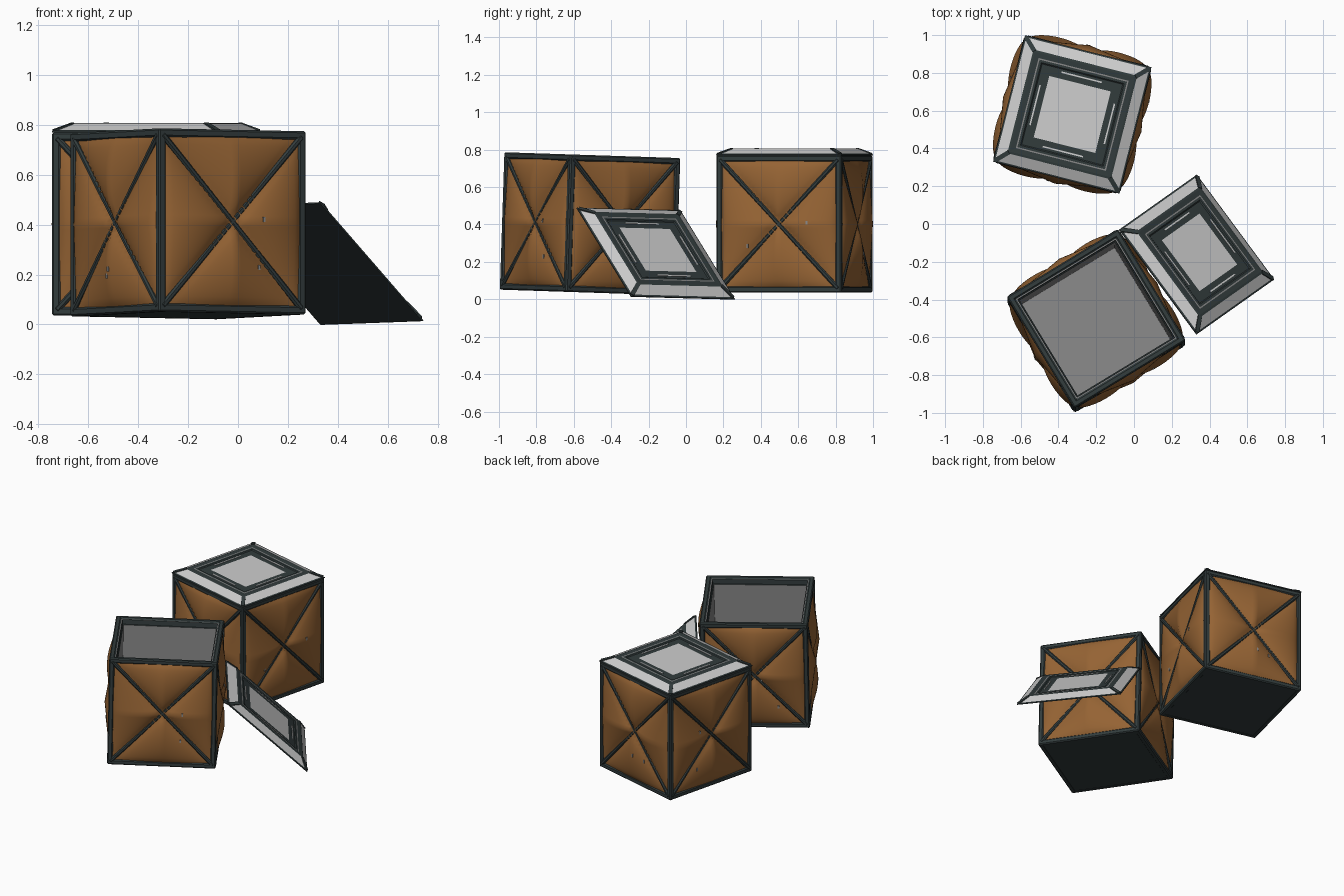
import bpy, bmesh, math, random
from mathutils import Matrix, Vector

if "Cube" in bpy.data.objects:
    bpy.data.objects.remove(bpy.data.objects["Cube"])

random.seed(4)
S, H = 0.345, 0.735          # crate half width and height


def material(name, r, g, b):
    m = bpy.data.materials.new(name)
    m.diffuse_color = (r, g, b, 1)
    m.use_nodes = True
    m.node_tree.nodes["Principled BSDF"].inputs["Base Color"].default_value = m.diffuse_color
    return m


MATS = [material("dark metal", 0.032, 0.045, 0.046),
        material("orange cloth", 0.30, 0.125, 0.034),
        material("light grey", 0.62, 0.62, 0.62),
        material("mid grey", 0.25, 0.25, 0.25)]
DARK, CLOTH, LIGHT, MID = range(4)


def finish(name, bm, place, smooth=False, bevel=0.0):
    me = bpy.data.meshes.new(name)
    bm.to_mesh(me)
    bm.free()
    for m in MATS:
        me.materials.append(m)
    ob = bpy.data.objects.new(name, me)
    bpy.context.collection.objects.link(ob)
    ob.matrix_world = place
    if smooth:
        me.polygons.foreach_set("use_smooth", [True] * len(me.polygons))
    if bevel:
        b = ob.modifiers.new("bevel", 'BEVEL')
        b.width, b.segments = bevel, 1
    return ob


def box(bm, mat, size, m):
    """Box of given size under matrix m."""
    g = bmesh.ops.create_cube(bm, size=1, matrix=m @ Matrix.Diagonal((*size, 1)))
    for f in {f for v in g["verts"] for f in v.link_faces}:
        f.material_index = mat


def rod(bm, mat, p, q, width, depth, up):
    """Bar from p to q; depth is measured along up."""
    p, q = Vector(p), Vector(q)
    x = (q - p).normalized()
    y = Vector(up).cross(x).normalized()
    z = x.cross(y)
    m = Matrix((x, y, z)).transposed().to_4x4()
    m.translation = (p + q) / 2
    box(bm, mat, ((q - p).length, width, depth), m)


def rings(bm, steps):
    """Stack of square loops (half width, z, colour of band leading to it); last one is capped."""
    prev = None
    for h, z, mat in steps:
        loop = [bm.verts.new((sx * h, sy * h, z)) for sx, sy in ((-1, -1), (1, -1), (1, 1), (-1, 1))]
        if prev:
            for i in range(4):
                j = (i + 1) % 4
                bm.faces.new((prev[i], prev[j], loop[j], loop[i])).material_index = mat
        prev = loop
    cap = bm.faces.new(prev)
    return cap


def turns():
    return [Matrix.Rotation(k * math.pi / 2, 4, 'Z') for k in range(4)]


def pillow(a, b):
    """Padding height: four puffs pinched by the frame and the cross."""
    m, n = max(abs(a), abs(b)), min(abs(a), abs(b))
    return 0.045 * max(0, 4 * (1 - m) * (m - n)) ** 0.62


def crate(name, place, is_open):
    w = 0.034
    e = S - w / 2
    # edge frame and crossed braces
    bm = bmesh.new()
    for r in turns():
        for z in (w / 2, H - w / 2):
            rod(bm, DARK, r @ Vector((-S, -e, z)), r @ Vector((S, -e, z)), w, w, (0, 0, 1))
        rod(bm, DARK, r @ Vector((-e, -e, 0)), r @ Vector((-e, -e, H)), w, w, r @ Vector((0, -1, 0)))
        for s in (-1, 1):
            rod(bm, DARK, r @ Vector((-s * e, -S + 0.008, w * 0.6)),
                r @ Vector((s * e, -S + 0.008, H - w * 0.6)), 0.025, 0.022, r @ Vector((0, -1, 0)))
    finish(name + "_frame", bm, place, bevel=0.007)

    # padded cloth sides
    bm = bmesh.new()
    N = 32
    iw, ih = S - 0.02, H / 2 - 0.02
    for r in turns():
        grid = [[bm.verts.new(r @ Vector((a * iw, -S + 0.012 - pillow(a, b), H / 2 + b * ih)))
                 for a in [2 * i / N - 1 for i in range(N + 1)]]
                for b in [2 * j / N - 1 for j in range(N + 1)]]
        for j in range(N):
            for i in range(N):
                f = bm.faces.new((grid[j][i], grid[j][i + 1], grid[j + 1][i + 1], grid[j + 1][i]))
                f.material_index = CLOTH
    finish(name + "_cloth", bm, place, smooth=True)

    # small grey tags on the cloth
    bm = bmesh.new()
    for r in turns():
        for k in range(2):
            a, b = random.uniform(-0.6, 0.6), random.uniform(-0.7, 0.2)
            p = Vector((a * iw, -S + 0.012 - pillow(a, b), H / 2 + b * ih))
            box(bm, MID, (0.01, 0.006, 0.02), r @ Matrix.Translation(p))
    finish(name + "_tags", bm, place)

    # base plate
    bm = bmesh.new()
    box(bm, DARK, (2 * S - 0.02, 2 * S - 0.02, 0.02), Matrix.Translation((0, 0, 0.012)))
    finish(name + "_base", bm, place)

    if is_open:
        # rim ledge, inner walls and floor
        bm = bmesh.new()
        cap = rings(bm, [(S - 0.03, H - 0.004, DARK), (S - 0.036, H - 0.008, DARK),
                         (S - 0.042, H - 0.008, MID), (S - 0.044, H - 0.04, DARK),
                         (S - 0.05, H - 0.042, DARK), (S - 0.055, 0.04, MID)])
        cap.material_index = MID
        finish(name + "_interior", bm, place)


def lid(name, place):
    # stepped lid shell with painted bands
    bm = bmesh.new()
    cap = rings(bm, [(S, 0, DARK), (S, 0.005, DARK), (S - 0.009, 0.009, DARK),
                     (0.283, 0.035, LIGHT), (0.272, 0.037, DARK), (0.246, 0.036, DARK),
                     (0.239, 0.036, MID), (0.226, 0.036, DARK), (0.220, 0.031, DARK),
                     (0.168, 0.031, DARK)])
    cap.material_index = LIGHT
    box(bm, DARK, (2 * S - 0.004, 2 * S - 0.004, 0.004), Matrix.Translation((0, 0, 0.002)))
    for r in turns():
        # dark corner strips and light bars
        rod(bm, DARK, r @ Vector((-S + 0.008, -S + 0.008, 0.008)),
            r @ Vector((-0.276, -0.276, 0.035)), 0.024, 0.008, (0, 0, 1))
        rod(bm, LIGHT, r @ Vector((-0.11, -0.203, 0.032)),
            r @ Vector((0.11, -0.203, 0.032)), 0.008, 0.004, (0, 0, 1))
    finish(name, bm, place)


# closed crate with its lid
closed = Matrix.Translation((-0.327, 0.58, 0.035)) @ Matrix.Rotation(math.radians(-14.2), 4, 'Z')
crate("closed_crate", closed, False)
lid("closed_lid", closed @ Matrix.Translation((0, 0, H)))

# open crate, slightly tipped
opened = (Matrix.Translation((-0.2, -0.525, 0.036)) @ Matrix.Rotation(-0.033, 4, 'X')
          @ Matrix.Rotation(math.radians(31.3), 4, 'Z'))
crate("open_crate", opened, True)

# loose lid leaning against the open crate
u = Vector((0.41, -0.555, 0.015)).normalized()
n = u.cross(Vector((0.40, 0.29, -0.465))).normalized()
lean = Matrix((u, n.cross(u), n)).transposed().to_4x4()
lean.translation = (0.33, -0.163, 0.242)
lid("loose_lid", lean)
